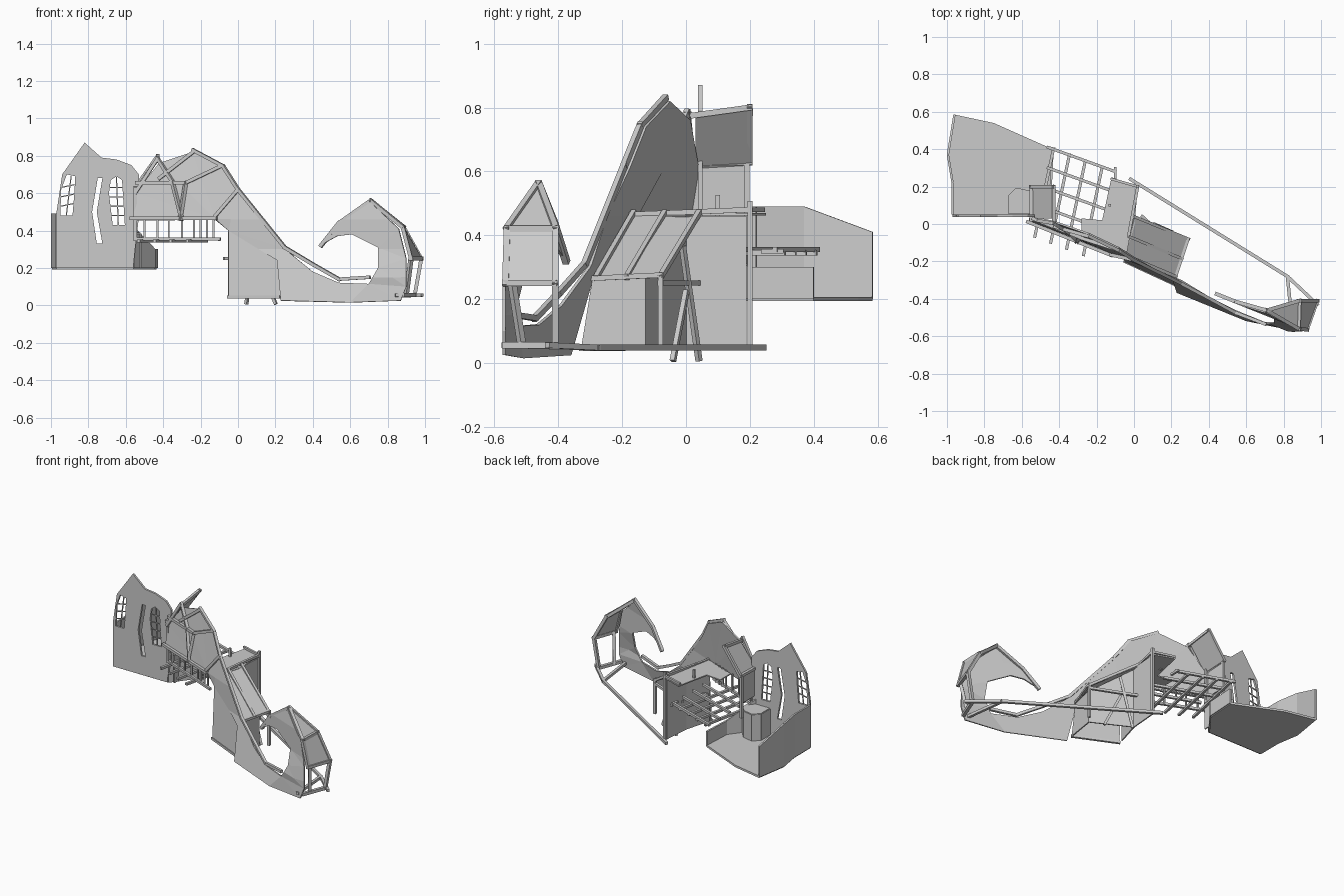
import bpy, bmesh
from mathutils import Vector

if "Cube" in bpy.data.objects:
    bpy.data.objects.remove(bpy.data.objects["Cube"])


def finish(name, bm, thick=0):
    bmesh.ops.recalc_face_normals(bm, faces=bm.faces)
    me = bpy.data.meshes.new(name)
    bm.to_mesh(me)
    bm.free()
    ob = bpy.data.objects.new(name, me)
    bpy.context.collection.objects.link(ob)
    if thick:
        m = ob.modifiers.new("thickness", 'SOLIDIFY')
        m.thickness = thick
        m.offset = 0
    return ob


def sheet(name, loops, place, thick=0.012, cuts=()):
    """Flat outline with holes in (x, z), cut at given heights, then placed in space."""
    bm = bmesh.new()
    edges = []
    for loop in loops:
        vs = [bm.verts.new((x, 0, z)) for x, z in loop]
        edges += [bm.edges.new((vs[i - 1], vs[i])) for i in range(len(vs))]
    bmesh.ops.triangle_fill(bm, edges=edges, use_beauty=True, normal=(0, -1, 0))
    for h in cuts:
        bmesh.ops.bisect_plane(bm, geom=bm.verts[:] + bm.edges[:] + bm.faces[:],
                               plane_co=(0, 0, h), plane_no=(0, 0, 1))
    for v in bm.verts:
        v.co = place(v.co.x, v.co.z)
    return finish(name, bm, thick)


def panels(name, polys, thick=0.008):
    bm = bmesh.new()
    for p in polys:
        bm.faces.new([bm.verts.new(c) for c in p])
    return finish(name, bm, thick)


def beams(name, paths, w=0.02):
    """Square timbers along each segment of each path."""
    bm = bmesh.new()
    for path in paths:
        for a, b in zip(path, path[1:]):
            a, b = Vector(a), Vector(b)
            d = b - a
            q = d.to_track_quat('Z', 'Y')
            vs = bmesh.ops.create_cube(bm, size=1)['verts']
            for v in vs:
                c = Vector((v.co.x * w, v.co.y * w, v.co.z * (d.length + w * 0.8)))
                v.co = q @ c + (a + b) / 2
    return finish(name, bm)


def face(x, z, off=0.0):
    """Position on the long slanting facade."""
    y = -0.203 - 0.4 * x + 0.15 * max(0, z - 0.46) - 0.25 * max(0, 0.3 - z)
    return Vector((x, max(y, -0.57) + off, z))


def on_face(path, off=-0.014):
    return [face(x, z, off) for x, z in path]


# Tower wall with three crooked windows
win_a = [(-.95, .48), (-.945, .62), (-.915, .70), (-.87, .69), (-.875, .6), (-.885, .48)]
win_b = [(-.755, .33), (-.78, .5), (-.75, .68), (-.725, .68), (-.755, .5), (-.725, .33)]
win_c = [(-.67, .43), (-.69, .6), (-.68, .67), (-.65, .69), (-.62, .67), (-.605, .43)]
outline = [(-.97, .2), (-.97, .5), (-.94, .7), (-.82, .87), (-.73, .79), (-.65, .78),
           (-.57, .75), (-.53, .70), (-.53, .47), (-.55, .3), (-.56, .2)]
sheet("tower_wall", [outline, win_a, win_b, win_c], lambda x, z: Vector((x, .045, z)), .014)


# Window bars
def bar(x1, z1, x2, z2):
    return [(x1, .045, z1), (x2, .045, z2)]


bars = [bar(-.918, .48, -.892, .69), bar(-.64, .43, -.65, .69)]
bars += [bar(-.948, z, -.876, z + .015) for z in (.53, .58, .63)]
bars += [bar(-.686, z, -.613, z) for z in (.48, .53, .58, .63)]
beams("window_bars", bars, .006)

# Tower floor and low side walls
foot = [(-.97, .05), (-.97, .22), (-.995, .37), (-.96, .585), (-.75, .54), (-.435, .4),
        (-.445, .2), (-.56, .05)]
panels("tower_floor", [[(x, y, .2) for x, y in foot]], .014)


def wall_run(pts, z0, tops):
    return [[(*a, z0), (*b, z0), (*b, tb), (*a, ta)]
            for a, b, ta, tb in zip(pts, pts[1:], tops, tops[1:])]


panels("left_parapet", wall_run(foot[:4], .2, [.49, .49, .49, .41]), .012)
panels("right_parapet", wall_run(foot[5:], .2, [.3, .3, .42]), .012)

# Small faceted drum beside the tower wall
drum = [(-.67, .055), (-.67, .15), (-.63, .19), (-.56, .175), (-.52, .13), (-.52, .055)]
panels("drum", wall_run(drum, .2, [.385] * 6) + [[(x, y, .385) for x, y in drum]])

# Long facade ending in a curled hook
hook = [(-.56, .46), (-.55, .6), (-.42, .76), (-.24, .82), (-.08, .74), (.0, .61), (.24, .31),
        (.4, .18), (.54, .12), (.7, .115), (.75, .2), (.75, .31), (.61, .38), (.53, .37),
        (.44, .32), (.53, .43), (.71, .55), (.86, .41), (.9, .25), (.9, .1), (.87, .025),
        (.6, .015), (.23, .025), (.21, .24), (-.05, .4), (-.12, .46)]
sheet("facade", [hook], face, .01, cuts=(.46, .3, .15))

# Timbers along the facade
beams("facade_timbers", [on_face(p) for p in (
    [(-.55, .6), (-.43, .785), (-.35, .66)],
    [(-.24, .83), (-.08, .745), (.0, .62), (.25, .31), (.4, .22), (.54, .14), (.7, .15)],
    [(-.54, .655), (-.28, .655), (-.09, .745)], [(-.24, .82), (-.42, .68)],
    [(-.28, .655), (-.31, .46)], [(-.35, .655), (-.3, .46)],
    [(-.12, .48), (0, .62)], [(-.57, .465), (-.12, .465)])], .018)

# Hook timbers, end frame and end panels
tip, mid, top = face(.445, .32, .005), face(.54, .44, .005), face(.71, .56, .01)
front = [(.88, -.56, .42), (.925, -.565, .25), (.885, -.565, .055)]
back = [(.885, -.41, .42), (.98, -.41, .25), (.945, -.41, .055)]
beams("hook_timbers", [[tip, mid, top, front[0]], [top, back[0]], front[:2], back]
      + [[a, b] for a, b in zip(front, back)]
      + [[(.925, -.545, .25), (.9, -.515, .06)]], .02)
panels("hook_end_panels", [[front[0], front[1], back[1], back[0]],
                           [top, front[0], back[0]]])

# Long ground beam behind
beams("ground_beam", [[(-.02, .24, .048), (.82, -.28, .048), (.98, -.43, .055)],
                      [(.82, -.28, .048), (.85, -.57, .055)]], .018)

# Sloping room behind the facade
f1, f2, b2, b1 = (-.05, -.175), (.22, -.29), (.29, -.08), (.0, .04)
mid_r, corner = (.25, -.13), (.0, .0)
low1, low2 = (-.05, -.2, .045), (.22, -.325, .045)
panels("room_walls", [[low1, low2, (*f2, .26), (*f1, .46)],
                      [low2, (*mid_r, .045), (*mid_r, .265), (*f2, .26)]]
       + wall_run([mid_r, corner], .045, [.265, .45])
       + wall_run([f1, corner, (.015, .19)], .045, [.46, .46, .46]))
panels("room_roof", [[(*f1, .46), (*f2, .26), (*b2, .27), (*b1, .46)]])


def rafter(t):
    a, b = [Vector((*p, z)).lerp(Vector((*q, z)), t) for p, q, z in ((f1, b1, .47), (f2, b2, .27))]
    return [a, b]


beams("room_timbers", [rafter(t) for t in (.05, .5, 1)] + [
    [(*f2, .265), (*b2, .275)], [(*b2, .275), (*b2, .05)], [low1, low2],
    [(*f1, .465), (.02, .2, .48)], [(.02, .2, .05), (.02, .2, .5)],
    [(.1, -.01, .36), (.045, .04, .012)], [(.11, .0, .22), (.2, -.04, .012)],
    [(*b2, .25), (0, .04, .25)], [(-.07, -.13, .25), (-.045, -.12, .25)]], .016)

# Flat landing roof
panels("landing_roof", [[(-.12, .25, .465), (.02, .2, .465), (-.05, -.17, .465), (-.28, -.08, .465),
                         (-.28, .03, .465), (-.17, .02, .465)]])

# Bridge deck: long rails and cross rods with posts
rails, posts = [], []
for y in (.4, .29, .18, .07):
    rails.append([(-.46, y + .01, .355), (-.1, y - .12, .355)])
rails.append([(-.53, .02, .355), (-.1, -.16, .355)])
for x in (-.43, -.345, -.26, -.17):
    yb = .22 - .38 * x + .02
    rails.append([(x, yb, .345), (x - .1, yb - .47, .345)])
for x in (-.5, -.43, -.37, -.3, -.235, -.2, -.165, -.13):
    y = -.2 - .4 * x + .01
    posts.append([(x, y, .35), (x, y, .47)])
beams("bridge_deck", rails, .016)
beams("bridge_posts", posts, .01)
beams("back_posts", [[(-.1, .3, .35), (-.1, .24, .35)], [(-.13, .1, .46), (-.13, .1, .52)],
                     [(-.12, .24, .48), (.02, .2, .48)]], .014)

# Raised wing roof and doorway wall beside the tower
panels("wing_roof", [[(-.55, .03, .61), (-.55, .2, .62), (-.43, .21, .795), (-.43, .03, .77)]])
panels("doorway_wall", [[(-.55, .03, .44), (-.55, .19, .44), (-.55, .19, .63), (-.55, .03, .62)]])
beams("wing_timbers", [[(-.55, .02, .625), (-.55, .2, .63), (-.43, .2, .8), (-.43, .02, .775)],
                       [(-.55, .19, .63), (-.55, .19, .35)], [(-.55, .03, .62), (-.55, .03, .35)]], .018)
